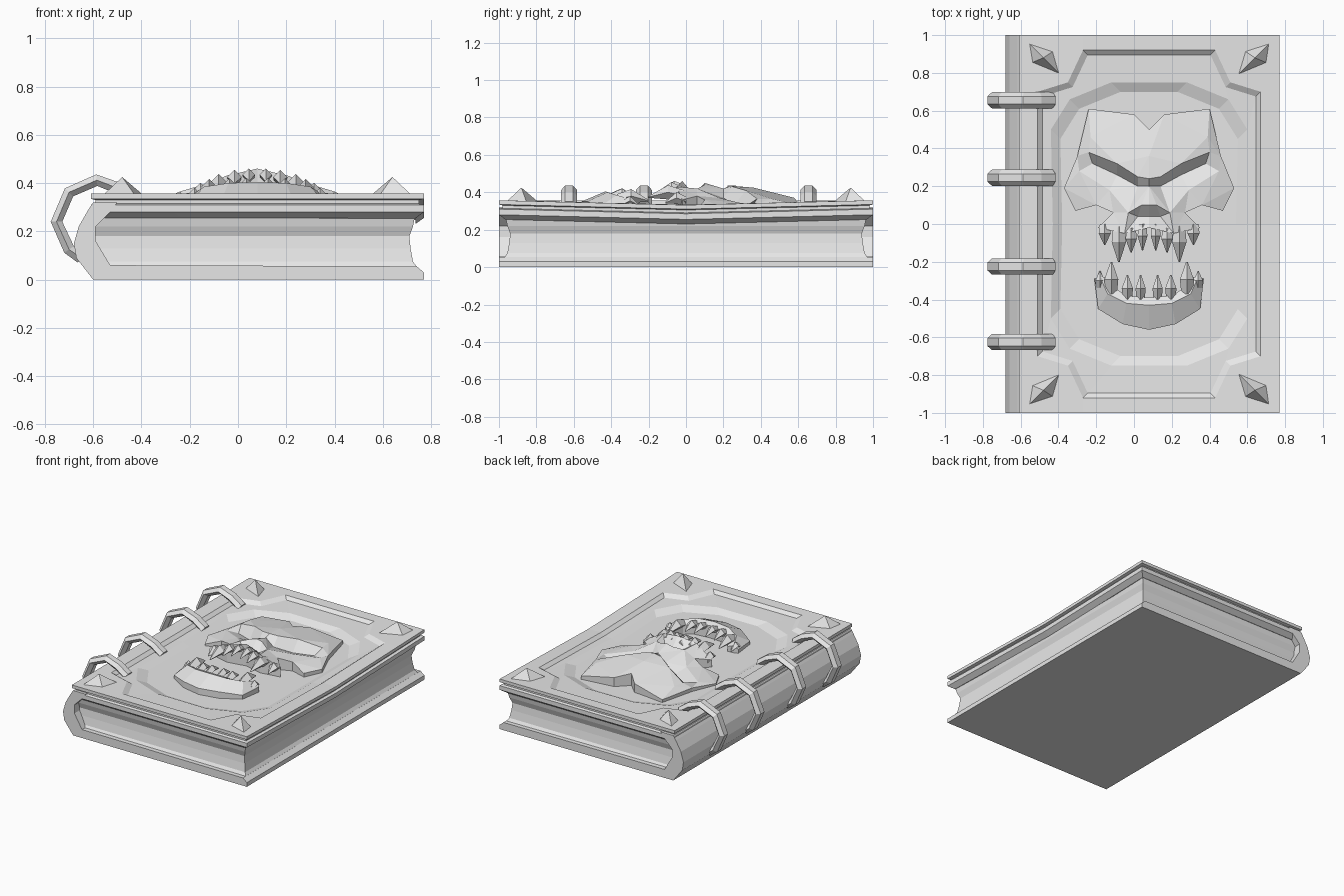
import bpy
import bmesh
from mathutils import Vector

if "Cube" in bpy.data.objects:
    bpy.data.objects.remove(bpy.data.objects["Cube"], do_unlink=True)

stone = bpy.data.materials.new("light grey stone")
stone.use_nodes = True
grey = (0.8, 0.8, 0.8, 1)
stone.diffuse_color = grey
stone.node_tree.nodes["Principled BSDF"].inputs["Base Color"].default_value = grey

MID = 0.08  # centre line of the cover


def finish(name, bm):
    bmesh.ops.recalc_face_normals(bm, faces=bm.faces)
    mesh = bpy.data.meshes.new(name)
    bm.to_mesh(mesh)
    bm.free()
    mesh.materials.append(stone)
    obj = bpy.data.objects.new(name, mesh)
    bpy.context.collection.objects.link(obj)
    return obj


def loft(name, rings, adjust=None):
    """Skin closed rings of equal length and cap both ends."""
    bm = bmesh.new()
    rows = [[bm.verts.new(p) for p in ring] for ring in rings]
    for low, high in zip(rows, rows[1:]):
        for i in range(len(low)):
            j = (i + 1) % len(low)
            bm.faces.new((low[i], low[j], high[j], high[i]))
    bm.faces.new(rows[0])
    bm.faces.new(rows[-1])
    if adjust:
        for v in bm.verts:
            adjust(v.co)
    return finish(name, bm)


def outline(quarter, z, shrink=0.0):
    """Mirror a quarter outline (last point on y = 0) into a full ring."""
    pts = [(x - shrink, y - shrink if y else 0) for x, y in quarter]
    back = pts[-2::-1]
    quads = ((pts, 1, 1), (back, 1, -1), (pts, -1, -1), (back, -1, 1))
    return [(MID + sx * x, sy * y, z) for part, sx, sy in quads for x, y in part]


# Spine and bottom cover, one profile carried along y
profile = [(0.77, 0), (-0.6, 0), (-0.67, 0.09), (-0.68, 0.15), (-0.66, 0.22),
           (-0.62, 0.29), (-0.6, 0.32), (-0.5, 0.32), (-0.53, 0.28),
           (-0.59, 0.22), (-0.59, 0.16), (-0.53, 0.06), (0.74, 0.055), (0.77, 0.03)]
loft("spine_and_bottom_cover", [[(x, y, z) for x, z in profile] for y in (-1, 1)])

# Page block with hollow edges
edge = [(0.35, 1), (0.69, 1), (0.69, 0.7), (0.69, 0)]


def meet_spine(co):
    if co.x < -0.4:
        co.x = -0.6


loft("pages", [outline(edge, z, s) for z, s in
               ((0.04, 0.02), (0.075, 0.045), (0.13, 0.055), (0.18, 0.06),
                (0.22, 0.045), (0.27, 0.035))], meet_spine)


# Top cover: grooved rim, notched frame and sunken panel, sagging at mid length
def sag(co):
    co.z -= 0.025 * (1 - abs(co.y)) * max(0, co.x + 0.6) / 1.37


frame = [(0.35, 0.92), (0.43, 0.75), (0.59, 0.7), (0.59, 0)]
panel = [(0.2, 0.75), (0.42, 0.66), (0.52, 0.5), (0.51, 0)]
rim = [(0.255, 0.035), (0.28, 0), (0.31, 0), (0.315, 0.02),
       (0.33, 0.02), (0.335, 0), (0.357, 0)]
loft("top_cover", [outline(edge, z, s) for z, s in rim] + [
    outline(frame, 0.357), outline(frame, 0.337, 0.025),
    outline(panel, 0.335), outline(panel, 0.312, 0.05)], sag)

# Corner studs, kite-based pyramids
kite = [(0.65, 0.97), (0.5, 0.92), (0.46, 0.78), (0.63, 0.85)]
for side, sx in (("left", 1), ("right", -1)):
    for end, sy in (("back", 1), ("front", -1)):
        bm = bmesh.new()
        base = [bm.verts.new((MID + sx * x, sy * y, 0.34)) for x, y in kite]
        tip = bm.verts.new((MID + sx * 0.56, sy * 0.88, 0.425))
        bm.faces.new(base)
        for i in range(4):
            bm.faces.new((base[i - 1], base[i], tip))
        finish(f"corner_stud_{end}_{side}", bm)

# Binding rings, a flattened hexagon swept around the spine
path = [Vector((x, 0, z)) for x, z in (
    (-0.65, 0.09), (-0.7, 0.125), (-0.752, 0.24), (-0.7, 0.362),
    (-0.585, 0.412), (-0.5, 0.38), (-0.43, 0.33))]
section = [(0.043, 0), (0.021, 1), (-0.021, 1), (-0.043, 0), (-0.021, -1), (0.021, -1)]
for n, y in enumerate((-0.625, -0.225, 0.245, 0.655)):
    rings = []
    for i, p in enumerate(path):
        along = (path[min(i + 1, len(path) - 1)] - path[max(i - 1, 0)]).normalized()
        out = Vector((-along.z, 0, along.x)) * 0.024
        rings.append([p + out * t + Vector((0, y + w, 0)) for w, t in section])
    loft(f"binding_ring_{n + 1}", rings)


def relief(name, points, faces):
    """Mirror a lettered half surface and drop its border into the cover."""
    bm = bmesh.new()
    for side in (1, -1):
        verts = {k: bm.verts.new((MID + side * x, y, z)) for k, (x, y, z) in points.items()}
        for f in faces.split():
            bm.faces.new([verts[k] for k in f][::side])
    bmesh.ops.remove_doubles(bm, verts=bm.verts, dist=0.001)
    border = [e for e in bm.edges if e.is_boundary]
    made = bmesh.ops.extrude_edge_only(bm, edges=border)["geom"]
    for v in made:
        if isinstance(v, bmesh.types.BMVert):
            v.co.z = 0.27
    bmesh.ops.holes_fill(bm, edges=[e for e in bm.edges if e.is_boundary], sides=0)
    return finish(name, bm)


# Skull: forehead, brow, sockets, cheekbones, nose and upper jaw
skull = dict(
    a=(0, 0.5, 0.39), b=(0.08, 0.58, 0.37), c=(0.32, 0.61, 0.33),
    d=(0.31, 0.46, 0.365), e=(0.38, 0.36, 0.335), f=(0.32, 0.38, 0.365),
    g=(0.17, 0.32, 0.41), h=(0.06, 0.25, 0.43), i=(0, 0.24, 0.435),
    j=(0, 0.36, 0.425), k=(0.3, 0.32, 0.325), l=(0.17, 0.26, 0.335),
    m=(0.06, 0.2, 0.37), n=(0.45, 0.19, 0.32), o=(0.39, 0.07, 0.32),
    p=(0.28, 0.1, 0.36), q=(0.21, 0.18, 0.37), r=(0.37, 0.28, 0.345),
    s=(0, 0.2, 0.42), t=(0.11, 0.06, 0.42), u=(0.04, 0.1, 0.44),
    v=(0, 0.1, 0.45), w=(0.19, 0.06, 0.38), x=(0.27, -0.02, 0.36),
    y=(0.13, -0.05, 0.43), z=(0, -0.02, 0.46),
    A=(0.06, 0.04, 0.39), B=(0, 0.04, 0.39))
relief("skull", skull,
       "abj jbg bcd bdg ced def dfg jgh jhi fklg glmh hmsi erkf krql lqm mqt mts "
       "enr rnp rpq nop pwq qwt stu suv wxy wyt uta".replace("uta", "utA")
       + " vuAB tyA AyzB")

# Lower jaw
jaw = dict(
    a=(0, -0.56, 0.35), b=(0.14, -0.53, 0.35), c=(0.27, -0.45, 0.33),
    d=(0.29, -0.29, 0.335), e=(0, -0.43, 0.405), f=(0.12, -0.42, 0.4),
    g=(0.22, -0.37, 0.385), h=(0.26, -0.28, 0.36), i=(0, -0.39, 0.39),
    j=(0.12, -0.38, 0.385), k=(0.18, -0.34, 0.36), l=(0.21, -0.28, 0.34))
relief("lower_jaw", jaw, "abfe bcgf cdhg efji fgkj ghlk")


# Teeth, curved four-sided fangs lofted from root to tip
def tooth(name, x, root, tip, z, width):
    rings = []
    for t, size, lift in ((0, 0.8, -0.01), (0.45, 1, 0.01), (1, 0.12, -0.015)):
        y = root + (tip - root) * t
        r = width * size
        rings.append([(x + r, y, z + lift), (x, y, z + lift + r),
                      (x - r, y, z + lift), (x, y, z + lift - r)])
    loft(name, rings)


upper = [(0.035, 0, -0.14, 0.425, 0.026), (0.095, -0.02, -0.15, 0.415, 0.03),
         (0.16, -0.01, -0.2, 0.39, 0.038), (0.235, 0, -0.11, 0.36, 0.032)]
lower = [(0.045, -0.4, -0.27, 0.385, 0.027), (0.115, -0.4, -0.27, 0.38, 0.03),
         (0.2, -0.37, -0.2, 0.37, 0.037), (0.26, -0.34, -0.25, 0.345, 0.025)]
for row, teeth in (("upper", upper), ("lower", lower)):
    for n, (x, root, tip, z, width) in enumerate(teeth):
        for side, sx in (("left", 1), ("right", -1)):
            tooth(f"{row}_tooth_{n + 1}_{side}", MID + sx * x, root, tip, z, width)
